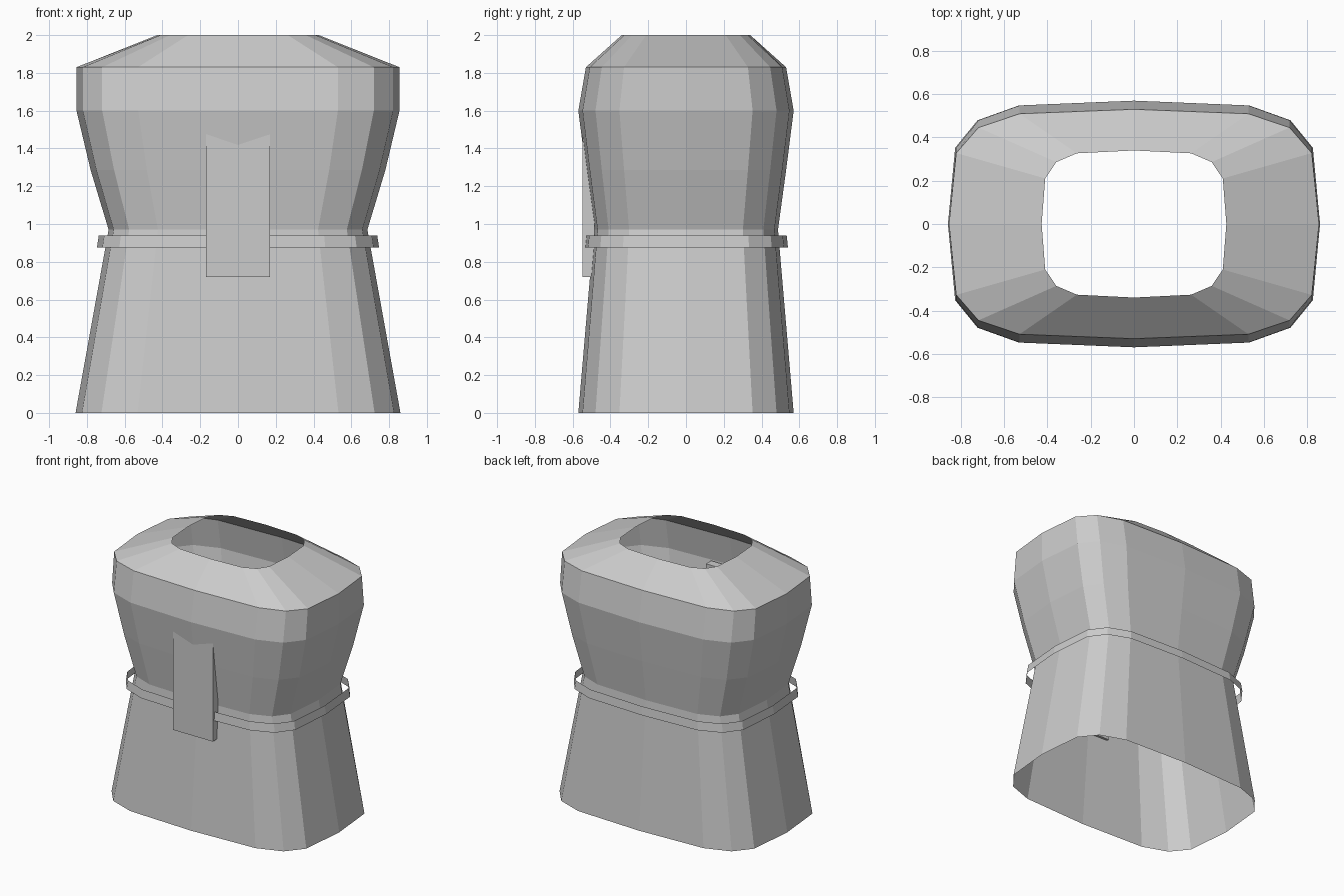
import bpy, bmesh
from math import cos, sin, pi, copysign

if "Cube" in bpy.data.objects:
    bpy.data.objects.remove(bpy.data.objects["Cube"])

SIDES = 16


def rounded(v):
    # superellipse shaping: gives the boxy oval cross-section
    return copysign(abs(v) ** 0.5, v) if abs(v) > 1e-6 else 0.0


def loft(name, rings):
    """Open sheet through rounded-oval rings given as (z, half_x, half_y)."""
    bm = bmesh.new()
    prev = None
    for z, a, b in rings:
        ring = []
        for i in range(SIDES):
            t = 2 * pi * i / SIDES
            ring.append(bm.verts.new((a * rounded(cos(t)), b * rounded(sin(t)), z)))
        if prev:
            for i in range(SIDES):
                j = (i + 1) % SIDES
                bm.faces.new((prev[i], prev[j], ring[j], ring[i]))
        prev = ring
    return finish(name, bm)


def finish(name, bm):
    mesh = bpy.data.meshes.new(name)
    bm.to_mesh(mesh)
    bm.free()
    obj = bpy.data.objects.new(name, mesh)
    bpy.context.collection.objects.link(obj)
    return obj


def box(name, lo, hi):
    bm = bmesh.new()
    bmesh.ops.create_cube(bm, size=1)
    for v in bm.verts:
        v.co = [(l + h) / 2 + c * (h - l) for l, h, c in zip(lo, hi, v.co)]
    return finish(name, bm)


# tunic: flared skirt, narrow waist, chest, shoulders, open neck
loft("tunic", [
    (0.00, 0.86, 0.57),
    (0.97, 0.685, 0.487),
    (1.285, 0.78, 0.53),
    (1.60, 0.855, 0.57),
    (1.83, 0.855, 0.53),
    (2.00, 0.427, 0.34),
])

# loose belt band around the waist
loft("belt", [(0.875, 0.747, 0.54), (0.94, 0.737, 0.533)])

# flat panel hanging down the front, its top sunk into the chest
box("front_panel", (-0.17, -0.547, 0.72), (0.17, -0.485, 1.60))
